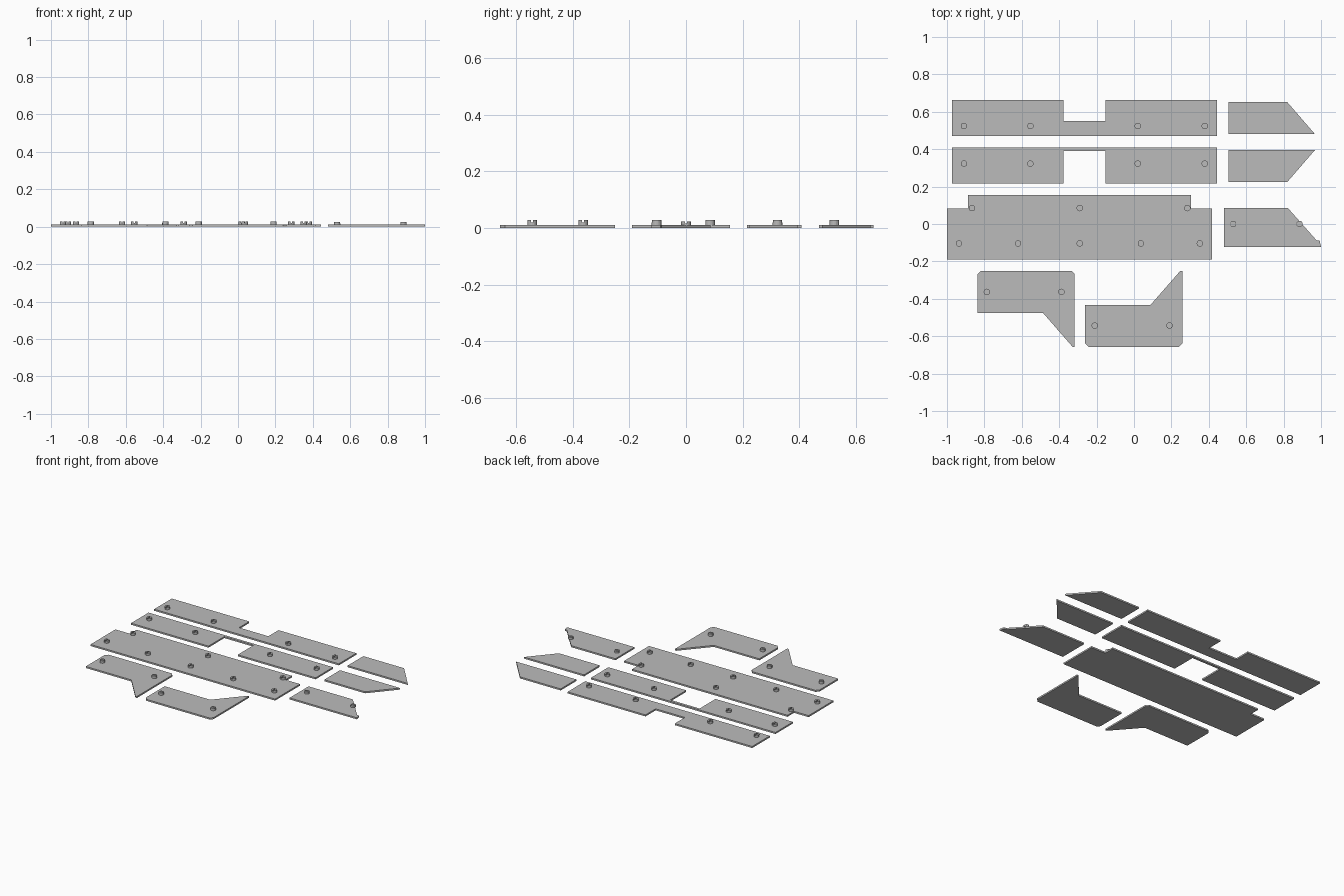
import bpy, bmesh, math

if "Cube" in bpy.data.objects:
    bpy.data.objects.remove(bpy.data.objects["Cube"])

T = 0.011          # plate thickness
R = 0.017          # stud radius
SLOT = 0.0035      # half width of the stud slot

grey = bpy.data.materials.new("plate grey")
grey.diffuse_color = (0.5, 0.5, 0.5, 1)
grey.use_nodes = True
grey.node_tree.nodes["Principled BSDF"].inputs["Base Color"].default_value = grey.diffuse_color


def prism(bm, pts, z0, z1):
    """Closed straight-sided solid from a flat outline."""
    base = bm.faces.new([bm.verts.new((x, y, z0)) for x, y in pts])
    top = bmesh.ops.extrude_face_region(bm, geom=[base])["geom"]
    bmesh.ops.translate(bm, vec=(0, 0, z1 - z0),
                        verts=[v for v in top if isinstance(v, bmesh.types.BMVert)])


def finish(name, bm):
    bmesh.ops.recalc_face_normals(bm, faces=bm.faces)
    me = bpy.data.meshes.new(name)
    bm.to_mesh(me)
    bm.free()
    me.materials.append(grey)
    ob = bpy.data.objects.new(name, me)
    bpy.context.collection.objects.link(ob)
    return ob


def plate(name, pts):
    bm = bmesh.new()
    prism(bm, pts, 0, T)
    return finish(name, bm)


def studs(name, centres, along_y, top=0.028):
    """Round studs with a screwdriver slot across the head."""
    bm = bmesh.new()
    a0 = math.asin(SLOT / R)
    turn = -math.pi / 2 if along_y else 0
    for cx, cy in centres:
        ring = [(cx + R * math.cos(2 * math.pi * i / 16),
                 cy + R * math.sin(2 * math.pi * i / 16)) for i in range(16)]
        prism(bm, ring, T - 0.002, top - 0.008)
        for side in (0, math.pi):
            half = []
            for i in range(9):
                a = a0 + (math.pi - 2 * a0) * i / 8 + side + turn
                half.append((cx + R * math.cos(a), cy + R * math.sin(a)))
            prism(bm, half, top - 0.008, top)
    return finish(name, bm)


def flip(pts, cy, dx=0):
    """Mirror an outline front to back about y = cy."""
    return [(x + dx, 2 * cy - y) for x, y in reversed(pts)]


# Long rear plates with a central notch
plate("rear_notched_plate", [
    (-0.973, 0.47), (0.445, 0.47), (0.445, 0.663), (-0.153, 0.663),
    (-0.153, 0.552), (-0.378, 0.552), (-0.378, 0.663), (-0.973, 0.663)])
plate("second_notched_plate", [
    (-0.973, 0.216), (-0.378, 0.216), (-0.378, 0.39), (-0.153, 0.39),
    (-0.153, 0.216), (0.445, 0.216), (0.445, 0.408), (-0.973, 0.408)])
for name, y in (("rear_studs", 0.524), ("second_studs", 0.323)):
    studs(name, [(x, y) for x in (-0.909, -0.554, 0.02, 0.378)], True)

# Large centre plate with stepped rear corners
plate("centre_plate", [
    (-1, -0.19), (0.418, -0.19), (0.418, 0.083), (0.306, 0.083),
    (0.306, 0.155), (-0.888, 0.155), (-0.888, 0.083), (-1, 0.083)])
studs("centre_studs",
      [(x, 0.085) for x in (-0.866, -0.29, 0.285)]
      + [(x, -0.104) for x in (-0.936, -0.62, -0.29, 0.037, 0.352)], True)

# Pointed end plates, a mirrored pair
end = [(0.506, 0.48), (0.968, 0.48), (0.819, 0.652), (0.506, 0.652)]
plate("rear_end_plate", end)
plate("second_end_plate", flip(end, 0.438))

# End plate with a nose at its tip
plate("nosed_end_plate", [
    (0.482, -0.123), (1, -0.123), (0.993, -0.09), (0.976, -0.087),
    (0.822, 0.086), (0.482, 0.086)])
studs("nosed_end_studs", [(0.53, 0), (0.885, 0)], False, 0.024)

# Front hooked plates, a mirrored pair
c = 0.018
hook = [(-0.837, -0.475), (-0.487, -0.475), (-0.328, -0.657), (-0.317, -0.657),
        (-0.317, -0.25 - c), (-0.317 - c, -0.25), (-0.837 + c, -0.25),
        (-0.837, -0.25 - c)]
plate("left_hooked_plate", hook)
plate("right_hooked_plate", flip(hook, -0.4535, 0.576))
studs("left_hooked_studs", [(-0.787, -0.363), (-0.388, -0.363)], False)
studs("right_hooked_studs", [(-0.21, -0.543), (0.19, -0.543)], False)
